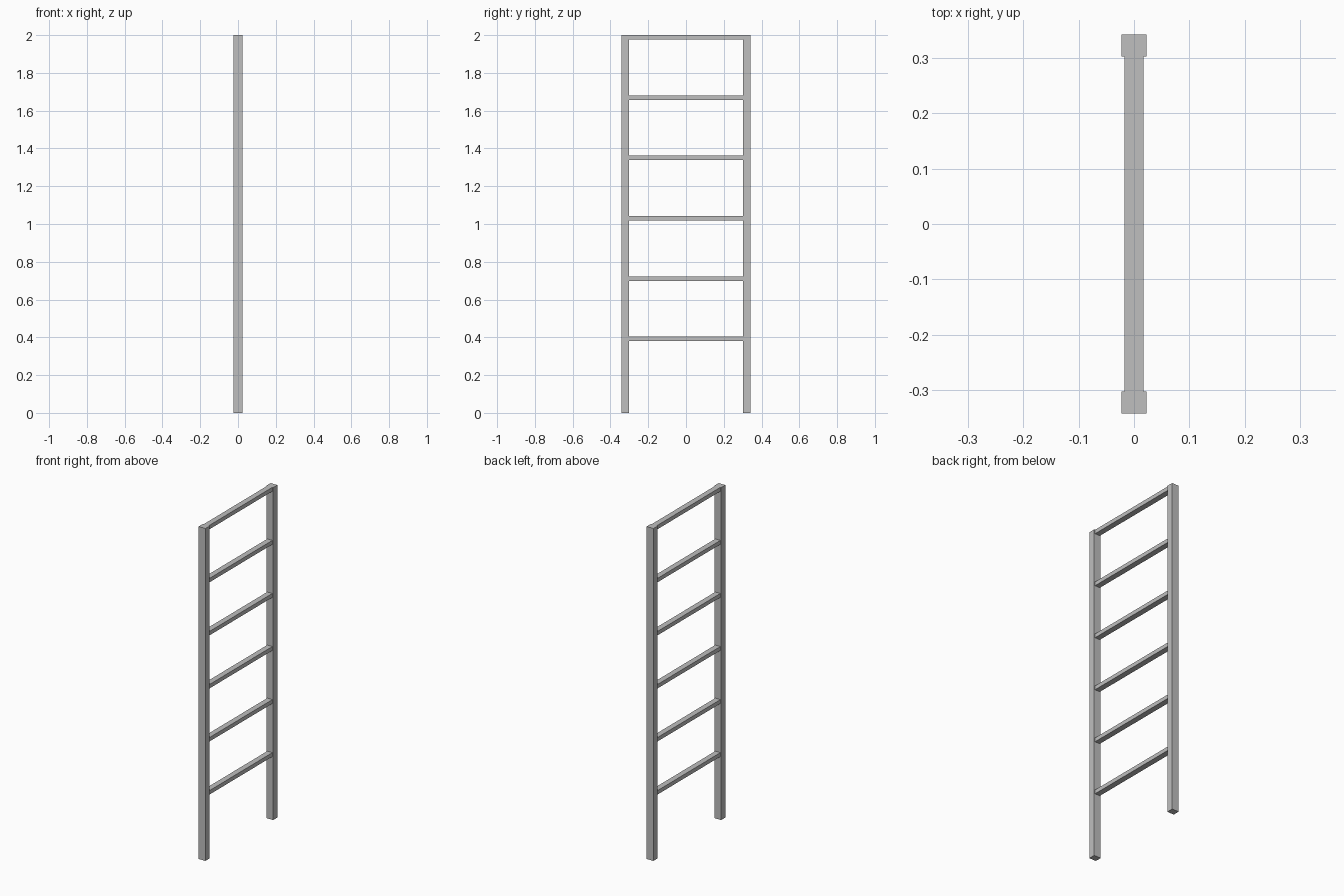
import bpy

default = bpy.data.objects.get("Cube")
if default:
    bpy.data.objects.remove(default, do_unlink=True)

# Single plain grey finish
GREY = (0.52, 0.52, 0.52, 1.0)
grey = bpy.data.materials.new("plain grey")
grey.use_nodes = True
grey.diffuse_color = GREY
grey.node_tree.nodes["Principled BSDF"].inputs["Base Color"].default_value = GREY

HEIGHT = 2.0
HALF_WIDTH = 0.342
RAIL_X, RAIL_Y = 0.045, 0.04
RUNG_X, RUNG_Z = 0.034, 0.024
RUNG_COUNT = 6
FIRST_RUNG = 0.392


def box(name, size, center):
    bpy.ops.mesh.primitive_cube_add(size=1, location=center)
    obj = bpy.context.object
    obj.name = name
    obj.scale = size
    bpy.ops.object.transform_apply(location=False, rotation=False, scale=True)
    obj.data.materials.append(grey)
    return obj


# Two upright rails
for name, side in (("front_rail", -1), ("back_rail", 1)):
    box(name, (RAIL_X, RAIL_Y, HEIGHT),
        (0, side * (HALF_WIDTH - RAIL_Y / 2), HEIGHT / 2))

# Evenly spaced rungs, the last one flush with the rail tops
last_rung = HEIGHT - RUNG_Z / 2
step = (last_rung - FIRST_RUNG) / (RUNG_COUNT - 1)
span = 2 * (HALF_WIDTH - RAIL_Y)
for i in range(RUNG_COUNT):
    box(f"rung_{i + 1}", (RUNG_X, span, RUNG_Z), (0, 0, FIRST_RUNG + i * step))
